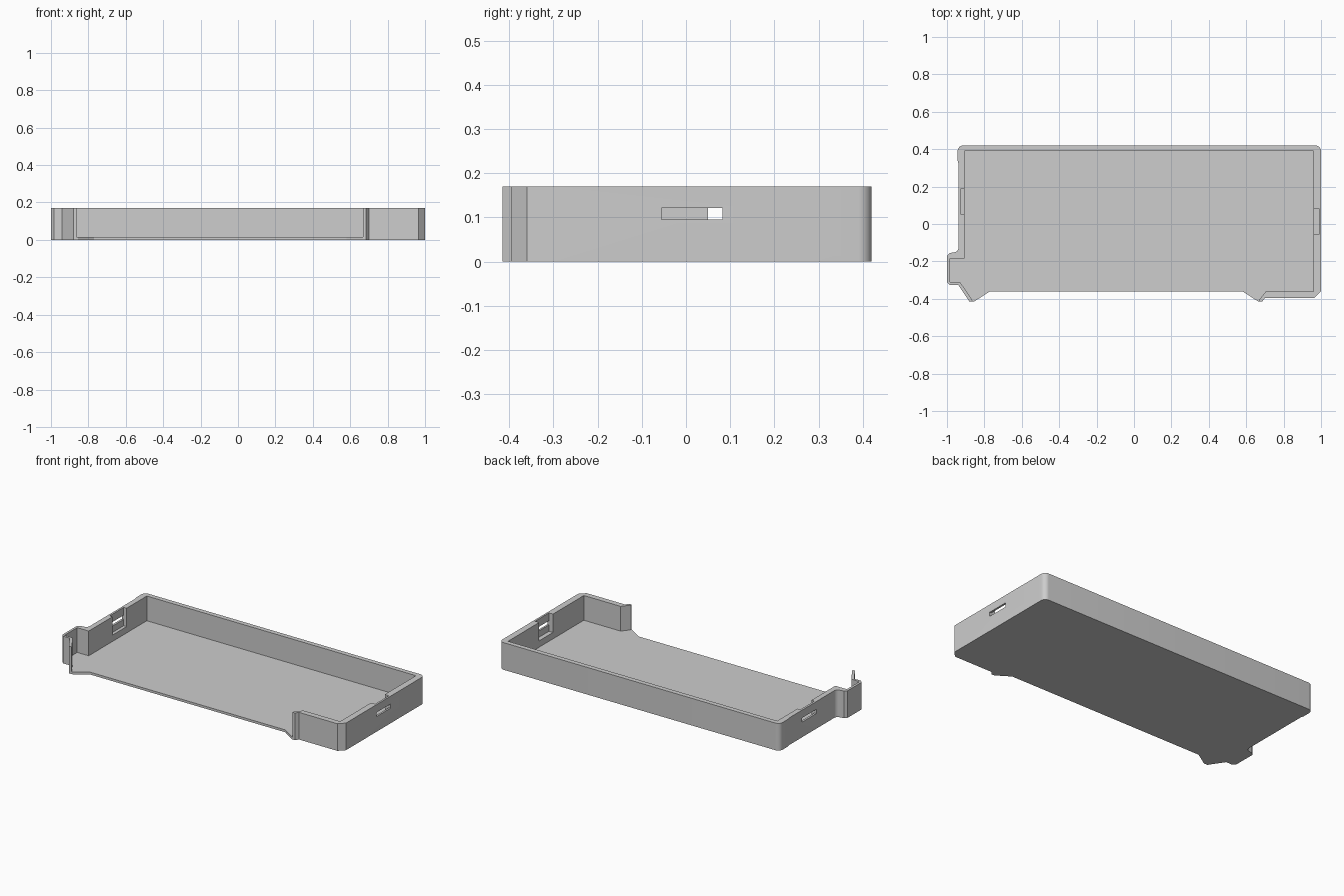
import bpy, bmesh, math
from mathutils import Vector

cube = bpy.data.objects.get("Cube")
if cube:
    bpy.data.objects.remove(cube, do_unlink=True)

HEIGHT, FLOOR = 0.17, 0.015

grey = bpy.data.materials.new("light_grey")
grey.use_nodes = True
GREY = (0.61, 0.61, 0.61, 1)
grey.diffuse_color = GREY
grey.node_tree.nodes["Principled BSDF"].inputs["Base Color"].default_value = GREY


def rounded(points, steps=6):
    """Replace each corner that has a radius (third value) by an arc."""
    out = []
    for i, p in enumerate(points):
        c = Vector(p[:2])
        if len(p) < 3:
            out.append(c)
            continue
        r = p[2]
        a = (Vector(points[i - 1][:2]) - c).normalized()
        b = (Vector(points[(i + 1) % len(points)][:2]) - c).normalized()
        half = a.angle(b) / 2
        centre = c + (a + b).normalized() * r / math.sin(half)
        start = (c + a * r / math.tan(half) - centre).normalized()
        end = (c + b * r / math.tan(half) - centre).normalized()
        for k in range(steps + 1):
            out.append(centre + (start * (1 - k / steps) + end * (k / steps)).normalized() * r)
    return out


def prism(name, points, z0, z1):
    """Upright solid over a flat outline."""
    bm = bmesh.new()
    low = [bm.verts.new((p[0], p[1], z0)) for p in points]
    high = [bm.verts.new((p[0], p[1], z1)) for p in points]
    bm.faces.new(low[::-1])
    bm.faces.new(high)
    for i in range(len(points)):
        bm.faces.new((low[i - 1], low[i], high[i], high[i - 1]))
    bmesh.ops.recalc_face_normals(bm, faces=bm.faces)
    mesh = bpy.data.meshes.new(name)
    bm.to_mesh(mesh)
    bm.free()
    mesh.materials.append(grey)
    obj = bpy.data.objects.new(name, mesh)
    bpy.context.collection.objects.link(obj)
    return obj


def block(name, xa, xb, y0, y1, z0, z1):
    x0, x1 = min(xa, xb), max(xa, xb)
    return prism(name, [(x0, y0), (x1, y0), (x1, y1), (x0, y1)], z0, z1)


# Outer outline, counter-clockwise from the front right corner
outline = rounded([
    (0.965, -0.395), (1, -0.36), (1, 0.42, 0.03), (-0.943, 0.42, 0.03),
    (-0.943, 0.34), (-0.938, 0.32), (-0.938, -0.148, 0.025),
    (-0.985, -0.155), (-1, -0.17), (-1, -0.31), (-0.985, -0.325),
    (-0.94, -0.325), (-0.88, -0.415), (-0.855, -0.415), (-0.77, -0.36),
    (0.58, -0.36), (0.665, -0.415), (0.685, -0.415), (0.7, -0.395)])
tray = prism("tray", outline, 0, HEIGHT)

# Cavity, open along the front
cavity = [
    (0.96, -0.36), (0.96, 0.39), (-0.905, 0.39), (-0.905, -0.185),
    (-0.985, -0.185), (-0.985, -0.31), (-0.93, -0.31), (-0.865, -0.407),
    (-0.857, -0.45), (0.664, -0.45), (0.67, -0.405), (0.705, -0.36)]
cutters = [prism("cavity_cutter", cavity, FLOOR, 0.3)]

# Pocket inside each end wall and the port slot through it
for side, inner, skin, y0, y1 in (("left", 0.95, 0.988, -0.055, 0.082),
                                  ("right", -0.89, -0.925, 0.05, 0.19)):
    outer = math.copysign(1.1, inner)
    cutters.append(block(side + "_pocket_cutter", inner, skin, y0, y1, 0.055, 0.3))
    cutters.append(block(side + "_slot_cutter", inner, outer, y0, y1, 0.095, 0.121))

for cutter in cutters:
    cutter.hide_render = True
    mod = tray.modifiers.new(cutter.name, "BOOLEAN")
    mod.operation = "DIFFERENCE"
    mod.solver = "EXACT"
    mod.object = cutter

# Apply the cuts and drop the helpers
bpy.context.view_layer.update()
graph = bpy.context.evaluated_depsgraph_get()
result = bpy.data.meshes.new_from_object(tray.evaluated_get(graph))
tray.modifiers.clear()
tray.data = result
for cutter in cutters:
    bpy.data.objects.remove(cutter, do_unlink=True)

bpy.ops.object.select_all(action="DESELECT")
tray.select_set(True)
bpy.context.view_layer.objects.active = tray
bpy.ops.object.shade_smooth_by_angle(angle=math.radians(25))
